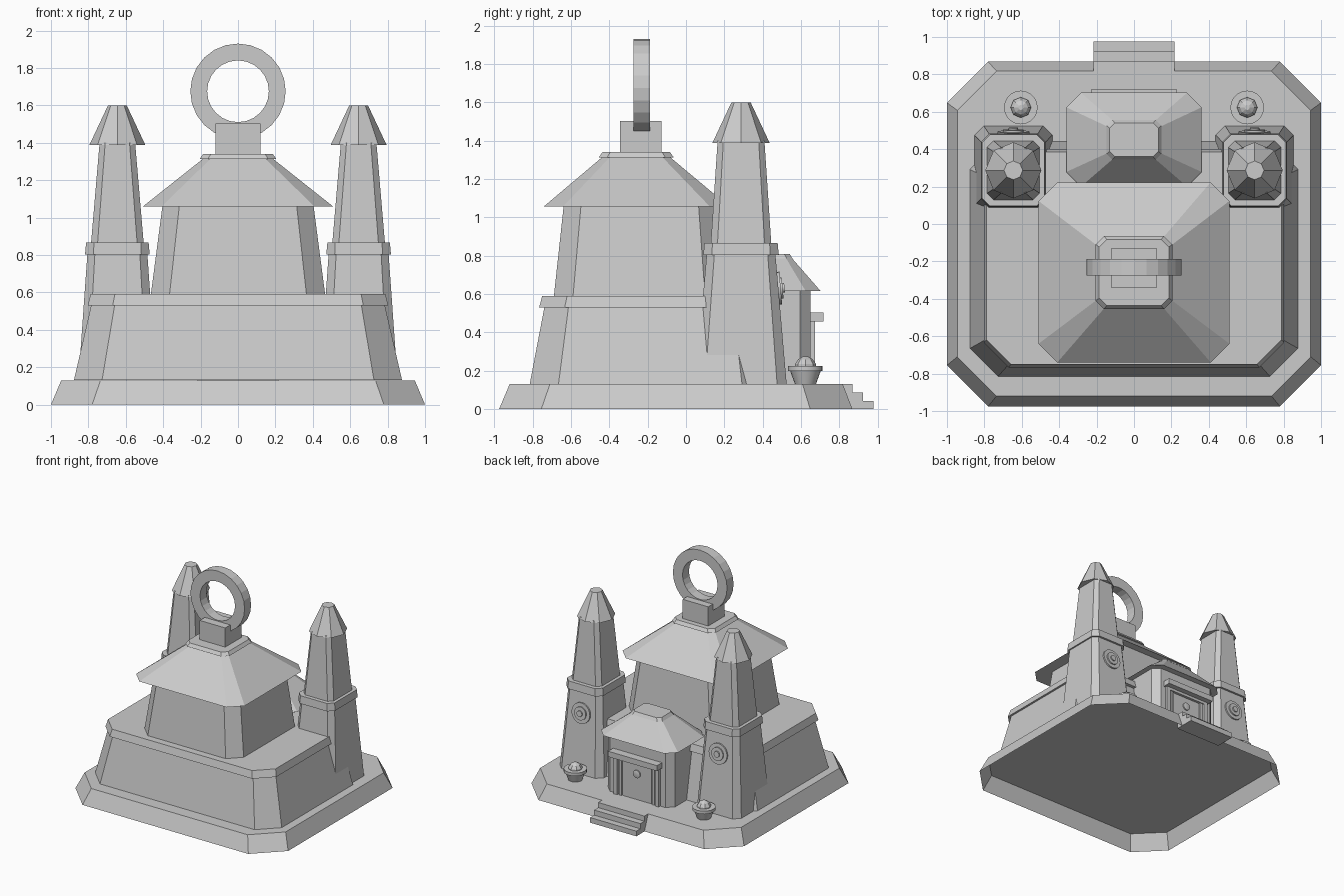
import bpy, bmesh, math
from mathutils import Matrix

if "Cube" in bpy.data.objects:
    bpy.data.objects.remove(bpy.data.objects["Cube"], do_unlink=True)

GREY = (0.6, 0.6, 0.6, 1)
stone = bpy.data.materials.new("grey_stone")
stone.use_nodes = True
stone.diffuse_color = GREY
stone.node_tree.nodes["Principled BSDF"].inputs["Base Color"].default_value = GREY


def finish(name, bm, smooth=False):
    bmesh.ops.recalc_face_normals(bm, faces=bm.faces)
    mesh = bpy.data.meshes.new(name)
    bm.to_mesh(mesh)
    bm.free()
    mesh.materials.append(stone)
    obj = bpy.data.objects.new(name, mesh)
    bpy.context.collection.objects.link(obj)
    if smooth:
        bpy.ops.object.select_all(action="DESELECT")
        obj.select_set(True)
        bpy.context.view_layer.objects.active = obj
        bpy.ops.object.shade_smooth_by_angle(angle=math.radians(30))
    return obj


def skin(bm, rings, base=True):
    """Join equal-length rings of points into a solid, with or without a base."""
    loops = [[bm.verts.new(p) for p in ring] for ring in rings]
    for a, b in zip(loops, loops[1:]):
        for i in range(len(a)):
            j = (i + 1) % len(a)
            bm.faces.new((a[i], a[j], b[j], b[i]))
    if base:
        bm.faces.new(loops[0][::-1])
    bm.faces.new(loops[-1])


def chamfered(name, levels, cx=0, cy=0, base=True):
    """Stack of chamfered rectangles: (z, half x, front y, back y, chamfer)."""
    rings = []
    for z, hx, y0, y1, c in levels:
        outline = [(hx - c, y0), (hx, y0 + c), (hx, y1 - c), (hx - c, y1),
                   (c - hx, y1), (-hx, y1 - c), (-hx, y0 + c), (c - hx, y0)]
        rings.append([(cx + x, cy + y, z) for x, y in outline])
    bm = bmesh.new()
    skin(bm, rings, base)
    return finish(name, bm)


def lathe(name, profile, sides, matrix, smooth=False):
    """Turned solid from (radius, height) pairs, placed by a matrix."""
    bm = bmesh.new()
    skin(bm, [[(r * math.cos(2 * math.pi * i / sides), r * math.sin(2 * math.pi * i / sides), h)
               for i in range(sides)] for r, h in profile])
    bm.transform(matrix)
    return finish(name, bm, smooth)


def box(name, x, y, z):
    bm = bmesh.new()
    skin(bm, [[(x[0], y[0], h), (x[1], y[0], h), (x[1], y[1], h), (x[0], y[1], h)] for h in z])
    return finish(name, bm)


# Hollow plinth, open underneath, and rear steps
FLOOR = 0.131
chamfered("plinth", [(0, 1, -0.975, 0.868, 0.22), (0.13, 0.945, -0.92, 0.818, 0.21)], base=False)
for i in range(3):
    box(f"step_{i + 1}", (-0.217, 0.217), (0.805, 0.977 - 0.054 * i), (0.0435 * i, 0.0435 * (i + 1)))

# Lower hall with its ledge
chamfered("lower_hall", [(FLOOR, 0.877, -0.815, 0.442, 0.15), (0.54, 0.783, -0.737, 0.37, 0.125)], base=False)
chamfered("lower_ledge", [(0.53, 0.803, -0.766, 0.4, 0.133), (0.59, 0.788, -0.75, 0.385, 0.13)])

# Upper hall, roof and cap
chamfered("upper_hall", [(0.58, 0.467, -0.69, 0.2, 0.1), (1.07, 0.403, -0.637, 0.155, 0.09)])
chamfered("hall_roof", [(1.058, 0.51, -0.74, 0.223, 0.1), (1.315, 0.186, -0.436, -0.084, 0.04)])
chamfered("roof_cap", [(1.313, 0.205, -0.455, -0.064, 0.045), (1.34, 0.186, -0.436, -0.083, 0.04)])
box("ring_block", (-0.12, 0.12), (-0.343, -0.127), (1.33, 1.503))

# Upright ring
bm = bmesh.new()
N = 24
section = [(0.255, -0.275), (0.255, -0.188), (0.165, -0.188), (0.165, -0.275)]
loops = []
for i in range(N):
    a = 2 * math.pi * i / N
    loops.append([bm.verts.new((r * math.cos(a), y, 1.675 + r * math.sin(a))) for r, y in section])
for i in range(N):
    a, b = loops[i], loops[(i + 1) % N]
    for k in range(4):
        m = (k + 1) % 4
        bm.faces.new((a[k], a[m], b[m], b[k]))
finish("top_ring", bm)

# Rear gatehouse
chamfered("gatehouse", [(FLOOR, 0.315, 0.25, 0.65, 0.055), (0.63, 0.315, 0.25, 0.65, 0.055)], base=False)
chamfered("gatehouse_roof", [(0.616, 0.362, 0.2, 0.702, 0.078), (0.79, 0.14, 0.35, 0.55, 0.03)])
chamfered("gatehouse_cap", [(0.785, 0.147, 0.345, 0.556, 0.03), (0.81, 0.13, 0.36, 0.54, 0.028)])
box("door_lintel", (-0.23, 0.23), (0.63, 0.718), (0.458, 0.505))
box("door_head", (-0.205, 0.205), (0.63, 0.672), (0.435, 0.462))
for side, sx in (("left", 1), ("right", -1)):
    for part, cx, w, depth in (("outer", 0.195, 0.018, 0.672), ("inner", 0.155, 0.012, 0.664)):
        box(f"{side}_{part}_door_post", (sx * cx - w, sx * cx + w), (0.63, depth), (FLOOR, 0.462))
box("door_panel", (-0.135, 0.135), (0.64, 0.656), (FLOOR, 0.43))
facing_back = Matrix.Rotation(-math.pi / 2, 4, "X")
lathe("door_knob", [(0.033, 0), (0.033, 0.018), (0.02, 0.022)], 16,
      Matrix.Translation((0, 0.648, 0.35)) @ facing_back, True)

# Towers, medallions and urns on both sides
TY = 0.287
for side, sx in (("left", 1), ("right", -1)):
    tx = sx * 0.645
    chamfered(f"{side}_tower_base", [(FLOOR, 0.208, -0.238, 0.238, 0.05),
                                     (0.81, 0.16, -0.179, 0.179, 0.04)], tx, TY, base=False)
    chamfered(f"{side}_tower_band", [(0.803, 0.173, -0.197, 0.197, 0.045),
                                     (0.867, 0.167, -0.191, 0.191, 0.042)], tx, TY)
    chamfered(f"{side}_tower_shaft", [(0.86, 0.141, -0.158, 0.158, 0.035),
                                      (1.4, 0.095, -0.122, 0.122, 0.03)], tx, TY)
    lathe(f"{side}_spire", [(0.15, 1.387), (0.05, 1.6)], 8, Matrix.Translation((tx, TY, 0)))

    tilt = Matrix.Rotation(math.radians(5), 4, "X")
    wall = Matrix.Translation((tx, TY + 0.195, 0.63)) @ tilt @ facing_back
    for part, r, h in (("disc", 0.086, 0.012), ("inner_disc", 0.055, 0.022), ("boss", 0.025, 0.032)):
        lathe(f"{side}_medallion_{part}", [(r, -0.01), (r, h)], 20, wall, True)

    urn = Matrix.Translation((sx * 0.605, 0.623, 0))
    lathe(f"{side}_urn_bowl", [(0.055, FLOOR), (0.08, 0.2)], 20, urn, True)
    lathe(f"{side}_urn_rim", [(0.09, 0.198), (0.09, 0.224)], 20, urn, True)
    lathe(f"{side}_urn_filling", [(0.055, 0.21), (0.055, 0.235), (0.038, 0.26), (0.014, 0.274)], 8, urn)
